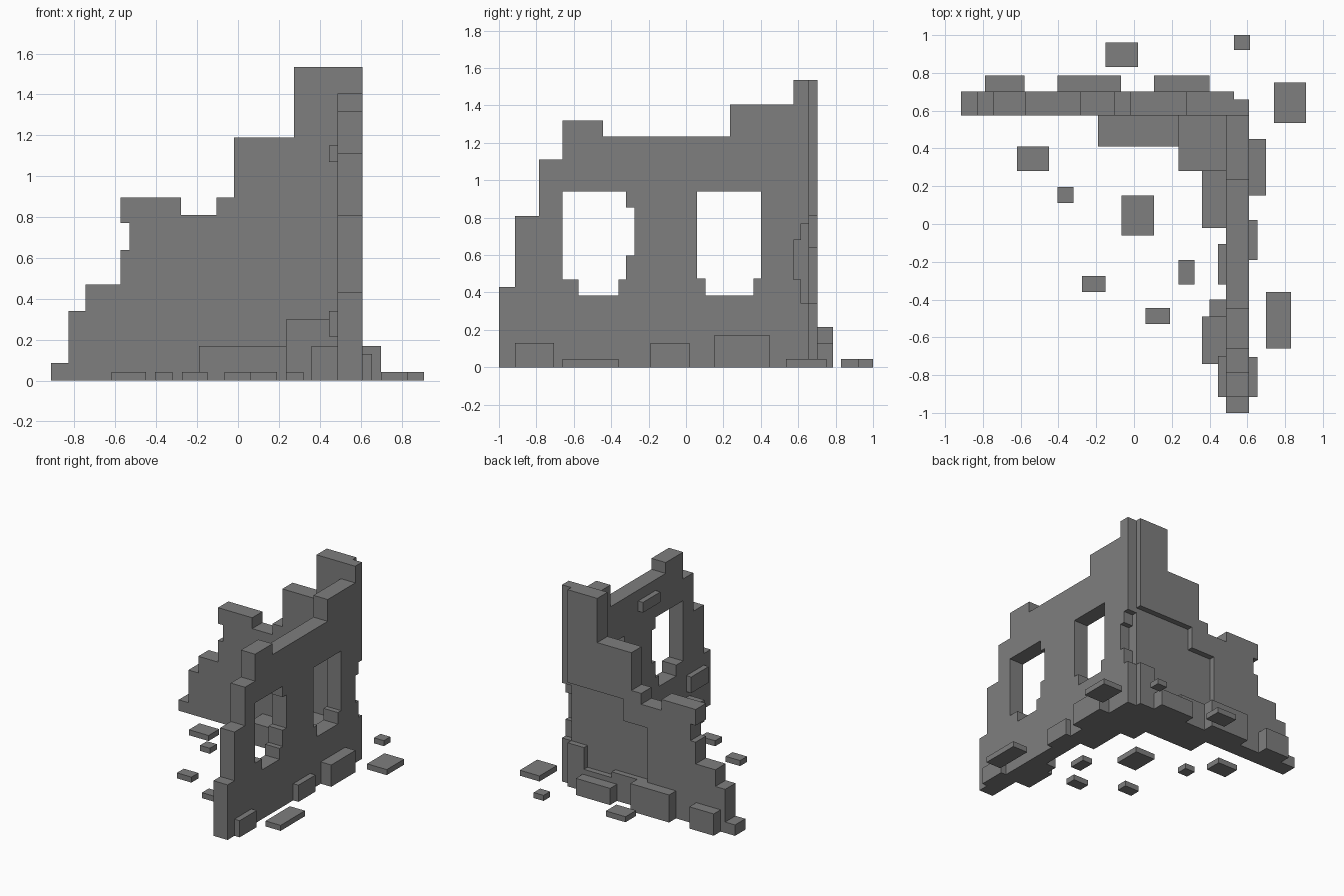
import bpy
import bmesh
from mathutils import Vector

default_cube = bpy.data.objects.get("Cube")
if default_cube:
    bpy.data.objects.remove(default_cube, do_unlink=True)

# Single stone colour
STONE = (0.21, 0.21, 0.21, 1.0)
stone = bpy.data.materials.new("grey stone")
stone.use_nodes = True
stone.diffuse_color = STONE
for node in stone.node_tree.nodes:
    if node.type == "BSDF_PRINCIPLED":
        node.inputs["Base Color"].default_value = STONE
        node.inputs["Roughness"].default_value = 0.9


def finish(name, bm):
    bmesh.ops.recalc_face_normals(bm, faces=bm.faces[:])
    mesh = bpy.data.meshes.new(name)
    bm.to_mesh(mesh)
    bm.free()
    mesh.materials.append(stone)
    obj = bpy.data.objects.new(name, mesh)
    bpy.context.scene.collection.objects.link(obj)
    return obj


def block(name, x, y, z):
    """Box given by its (low, high) range on each axis."""
    bm = bmesh.new()
    bmesh.ops.create_cube(bm, size=1)
    for v in bm.verts:
        v.co = Vector([(r[0] + r[1]) / 2 + c * (r[1] - r[0])
                       for r, c in zip((x, y, z), v.co)])
    return finish(name, bm)


def stairs(across, up, *moves):
    """Right-angled outline: each move alternately sets height, then position."""
    points = [(across, up)]
    for i, value in enumerate(moves):
        if i % 2 == 0:
            up = value
        else:
            across = value
        points.append((across, up))
    return points


def slab(name, loops, axis, low, high):
    """Fill an outline (with optional holes) and extrude it along x or y."""
    bm = bmesh.new()
    for loop in loops:
        verts = [bm.verts.new((low, a, z) if axis == "x" else (a, low, z)) for a, z in loop]
        for i, v in enumerate(verts):
            bm.edges.new((verts[i - 1], v))
    bmesh.ops.triangle_fill(bm, use_beauty=True, edges=bm.edges[:])
    grown = bmesh.ops.extrude_face_region(bm, geom=bm.faces[:])
    push = Vector((high - low, 0, 0) if axis == "x" else (0, high - low, 0))
    bmesh.ops.translate(bm, vec=push,
                        verts=[g for g in grown["geom"] if isinstance(g, bmesh.types.BMVert)])
    return finish(name, bm)


# Main planes of the ruin
OUTER, INNER, NOTCH = 0.61, 0.487, 0.53
BACK_IN, BACK_MID, BACK_OUT = 0.575, 0.658, 0.702
TOP = 1.535

# Side wall with two broken windows
side_outline = stairs(-1, 0, .43, -.915, .81, -.785, 1.11, -.66, 1.32, -.445,
                      1.235, .235, 1.405, BACK_IN, 0)
front_window = stairs(-.66, .47, .94, -.32, .855, -.275, .597, -.32, .47, -.36,
                      .385, -.575, .47)
rear_window = stairs(.06, .475, .94, .4, .475, .36, .385, .105, .475)
slab("side_wall", [side_outline, front_window, rear_window], "x", INNER, OUTER)

# Back wall core and its chipped outer skin
broken_edge = stairs(-.915, 0, .085, -.83, .34, -.745, .47, -.575, .64, -.53, .77, -.575,
                     .895, -.28, .81, -.105, .895, -.02, 1.19, .275, TOP, NOTCH)
slab("back_wall", [broken_edge + [(NOTCH, 0)]], "y", BACK_IN, BACK_MID)
chipped_patch = stairs(NOTCH, TOP, .81, .047, .64, -.16, .215, .15, .17, .39, .34, NOTCH, 0)
slab("back_wall_skin", [broken_edge + chipped_patch[1:]], "y", BACK_MID, BACK_OUT)

# Corner column with a stepped chip on its outer edge
column = stairs(BACK_IN, 0, TOP, BACK_MID, .77, .615, .68, BACK_IN + .001,
                .47, .615, .34, BACK_MID, 0)
slab("corner_column", [column], "x", NOTCH, OUTER)

# Heaps against the inside of the walls
block("inner_back_heap", (-.19, .235), (.41, BACK_IN), (0, .17))
block("inner_corner_heap", (.235, INNER), (.28, BACK_IN), (0, .3))
block("inner_side_heap", (.36, INNER), (-.02, .28), (0, .17))
block("inner_front_heap", (.36, INNER), (-.74, -.49), (0, .17))
block("inner_small_heap", (.4, INNER), (-.49, -.4), (0, .13))

# Bricks standing out of the inner side face
block("high_brick", (.445, INNER), (-.32, -.105), (1.07, 1.15))
block("low_brick", (.445, INNER), (-.915, -.7), (.215, .34))

# Footing stones outside the walls: range along the wall, reach, height
for i, (start, end, height) in enumerate([(.105, .4, .13), (-.405, -.07, .215),
                                          (-.79, -.58, .17)]):
    block(f"back_footing_{i + 1}", (start, end), (BACK_OUT, .787), (0, height))
for i, (start, end, reach, height) in enumerate([(.15, .45, .7, .17), (-.19, .02, .655, .13),
                                                 (-.915, -.705, .655, .13)]):
    block(f"side_footing_{i + 1}", (OUTER, reach), (start, end), (0, height))

# Flat rubble scattered on the ground: corner position, width, depth
rubble = [(-.15, .83, .17, .13), (.53, .92, .085, .08), (.74, .535, .17, .215),
          (-.62, .28, .17, .13), (-.405, .11, .085, .085), (-.065, -.06, .17, .21),
          (.235, -.32, .085, .13), (-.275, -.36, .125, .085), (.06, -.53, .13, .085),
          (.7, -.66, .13, .3)]
for i, (x, y, width, depth) in enumerate(rubble):
    block(f"rubble_{i + 1}", (x, x + width), (y, y + depth), (0, .043))
